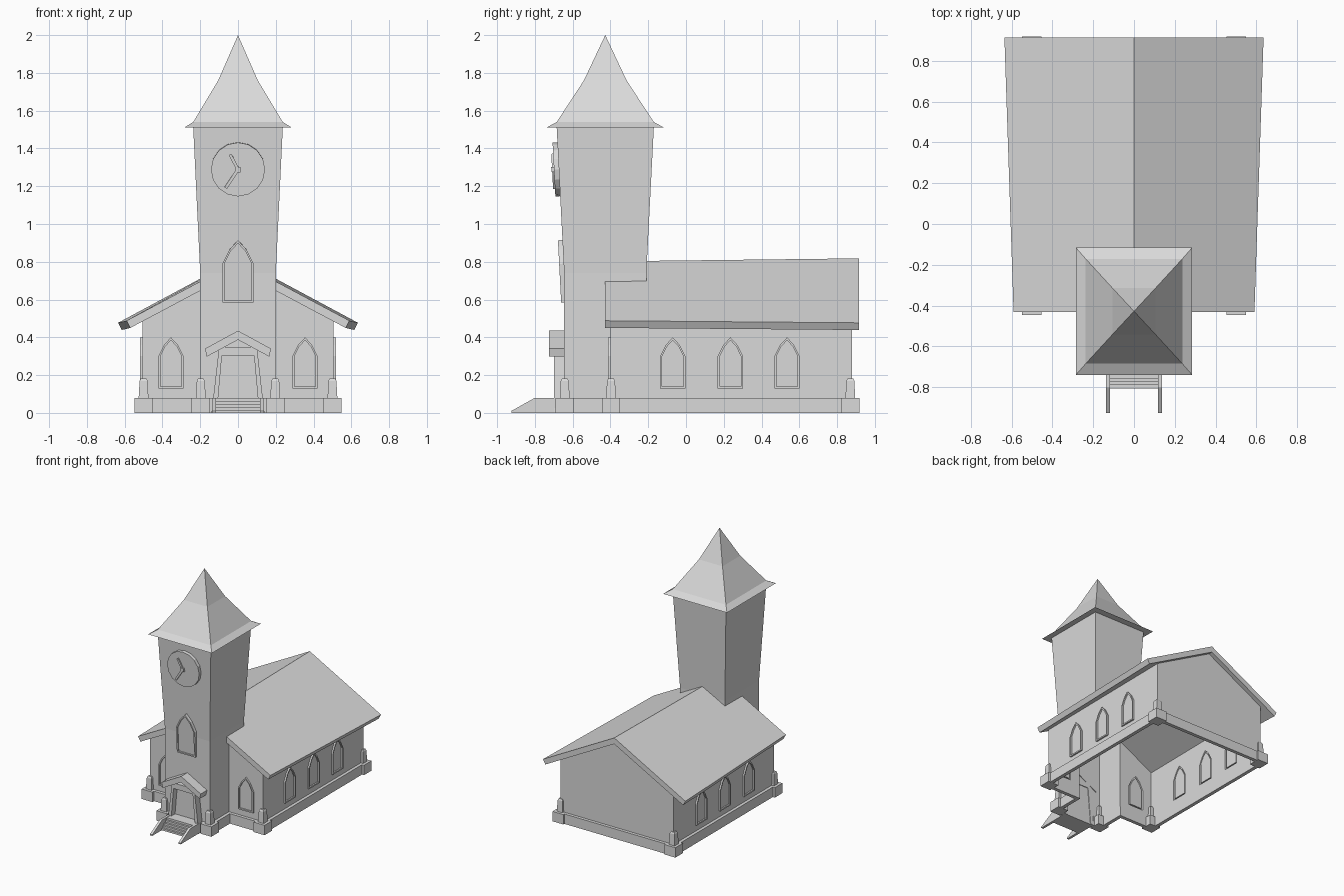
import bpy, bmesh, math
from mathutils import Matrix, Vector

cube = bpy.data.objects.get("Cube")
if cube:
    bpy.data.objects.remove(cube, do_unlink=True)

grey = bpy.data.materials.new("light_grey")
grey.use_nodes = True
grey.diffuse_color = (0.7, 0.7, 0.7, 1)
grey.node_tree.nodes["Principled BSDF"].inputs["Base Color"].default_value = (0.7, 0.7, 0.7, 1)


def finish(name, bm):
    mesh = bpy.data.meshes.new(name)
    bm.to_mesh(mesh)
    bm.free()
    mesh.materials.append(grey)
    obj = bpy.data.objects.new(name, mesh)
    bpy.context.collection.objects.link(obj)
    return obj


def bridge(bm, low, high, closed=True):
    n = len(low)
    for i in range(n if closed else n - 1):
        j = (i + 1) % n
        bm.faces.new((low[i], low[j], high[j], high[i]))


def loft(name, rings, closed=True, caps=True, matrix=None):
    """Skin a list of matching 3D rings; capped ones become solids."""
    bm = bmesh.new()
    loops = [[bm.verts.new(p) for p in ring] for ring in rings]
    for a, b in zip(loops, loops[1:]):
        bridge(bm, a, b, closed)
    if caps:
        bm.faces.new(loops[0])
        bm.faces.new(loops[-1])
        bmesh.ops.remove_doubles(bm, verts=bm.verts, dist=0.0002)
        bmesh.ops.recalc_face_normals(bm, faces=bm.faces)
    if matrix:
        bm.transform(matrix)
    return finish(name, bm)


def rect(cx, cy, hx, hy, z):
    return [(cx - hx, cy - hy, z), (cx + hx, cy - hy, z), (cx + hx, cy + hy, z), (cx - hx, cy + hy, z)]


def box(name, x0, x1, y0, y1, z0, z1):
    cx, cy, hx, hy = (x0 + x1) / 2, (y0 + y1) / 2, (x1 - x0) / 2, (y1 - y0) / 2
    return loft(name, [rect(cx, cy, hx, hy, z) for z in (z0, z1)])


def extrude_y(name, profile, y0, y1):
    return loft(name, [[(x, y, z) for x, z in profile] for y in (y0, y1)])


def frame(origin, u, v=(0, 0, 1)):
    """Matrix for a wall plane: u along it, v up it, w out of it."""
    u, v = Vector(u), Vector(v)
    m = Matrix((u, v, u.cross(v))).transposed().to_4x4()
    m.translation = origin
    return m


def arch(cu, half, z0, spring, top, inset=0.0):
    h = half - inset
    rise = top - inset * 1.4 - spring
    right = [(h, z0 + inset), (h, spring), (h * 0.55, spring + rise * 0.6)]
    left = [(-a, b) for a, b in reversed(right)]
    return [(cu + a, b) for a, b in right + [(0, spring + rise)] + left]


def window(bm, shape, back, front, glass):
    """Raised arched frame with a recessed pane; returns the back loop."""
    cu, half, z0, spring, top = shape
    outer, inner = arch(*shape), arch(*shape, inset=0.011)
    loops = [[bm.verts.new((a, b, w)) for a, b in pts]
             for pts, w in ((outer, back), (outer, front), (inner, front), (inner, glass))]
    for a, b in zip(loops, loops[1:]):
        bridge(bm, a, b)
    bm.faces.new(loops[-1])
    return loops[0]


def wall(name, matrix, outline, centres=()):
    bm = bmesh.new()
    rings = [window(bm, (c, 0.067, 0.13, 0.3, 0.4), 0, 0.013, 0.002) for c in centres]
    rings.append([bm.verts.new((a, b, 0)) for a, b in outline])
    edges = []
    for ring in rings:
        for a, b in zip(ring, ring[1:] + ring[:1]):
            edges.append(bm.edges.get((a, b)) or bm.edges.new((a, b)))
    bmesh.ops.triangle_fill(bm, edges=edges, use_beauty=True, normal=(0, 0, 1))
    bm.normal_update()
    flipped = [f for f in bm.faces if f.normal.z < -0.5]
    bmesh.ops.reverse_faces(bm, faces=flipped)
    bm.transform(matrix)
    return finish(name, bm)


def gable(ridge, eave_x, eave_z, tuck, drop, under):
    half = [(eave_x, eave_z), (eave_x - tuck, eave_z - drop)]
    return [(0, ridge)] + half + [(0, under)] + [(-x, z) for x, z in reversed(half)]


# Main hall walls, open below
HX, FRONT, BACK = 0.505, -0.40, 0.88
TX, TF, TB = 0.2, -0.645, -0.21


def under(x):
    return 0.77 - 0.53 * abs(x)


side = [(FRONT, 0), (BACK, 0), (BACK, under(HX)), (FRONT, under(HX))]
rows = (-0.07, 0.235, 0.535)
wall("left_wall", frame((HX, 0, 0), (0, 1, 0)), side, rows)
wall("right_wall", frame((-HX, 0, 0), (0, -1, 0)), [(-a, b) for a, b in side], [-r for r in rows])
wall("back_wall", frame((0, BACK, 0), (-1, 0, 0)),
     [(-HX, 0), (HX, 0), (HX, under(HX)), (0, under(0)), (-HX, under(HX))])
for s, label in ((1, "left"), (-1, "right")):
    wall("front_wall_" + label, frame((0, FRONT, 0), (1, 0, 0)),
         [(s * TX, 0), (s * HX, 0), (s * HX, under(HX)), (s * TX, under(TX))], [s * 0.355])

# Main roof, widening towards the back
front_section = gable(0.802, 0.59, 0.488, 0.02, 0.038, 0.753)
back_section = gable(0.818, 0.635, 0.477, 0.02, 0.038, 0.769)
loft("main_roof", [[(x, -0.43, z) for x, z in front_section],
                   [(x, 0.915, z) for x, z in back_section]])

# Tower: straight base, flared upper shaft
KINK, TOP, CY = 0.74, 1.51, -0.4275
low_path = [(-TX, FRONT), (-TX, TF), (TX, TF), (TX, FRONT)]
back_path = [(TX, FRONT), (TX, TB), (-TX, TB), (-TX, FRONT)]
loft("tower_base", [[(x, y, z) for x, y in low_path] for z in (0, KINK)], False, False)
loft("tower_base_back", [[(x, y, z) for x, y in back_path] for z in (0.64, KINK)], False, False)
loft("tower_shaft", [rect(0, CY, TX, 0.2175, KINK), rect(0, CY, 0.237, 0.257, TOP)], caps=False)

# Spire with flared eaves
loft("spire", [rect(0, CY, 0.285, 0.312, TOP), rect(0, CY, 0.237, 0.257, 1.54),
               rect(0, CY, 0.105, 0.113, 1.76), rect(0, CY, 0, 0, 2.0)])

# Clock on the leaning tower face
lean = math.atan(0.04 / 0.77)
tilt = (0, -math.sin(lean), math.cos(lean))
face = frame((0, -0.673, 1.29), (1, 0, 0), tilt)
disc = [(0.143 * math.cos(a), 0.143 * math.sin(a)) for a in (math.tau * i / 16 for i in range(16))]
loft("clock_disc", [[(x, y, w) for x, y in disc] for w in (-0.01, 0.026)], matrix=face)
for name, tip in (("hour_hand", (-0.042, 0.08)), ("minute_hand", (-0.065, -0.098))):
    turn = Matrix.Rotation(math.atan2(tip[1], tip[0]), 4, 'Z')
    length = math.hypot(*tip)
    loft(name, [rect(length / 2, 0, length / 2, 0.008, w) for w in (0.024, 0.036)], matrix=face @ turn)
loft("clock_hub", [rect(0, 0, 0.014, 0.014, w) for w in (0.024, 0.04)], matrix=face)

# Tower window
bm = bmesh.new()
window(bm, (0, 0.083, -0.155, 0.05, 0.175), -0.02, 0.022, 0.012)
bm.transform(frame((0, TF - 0.002, KINK), (1, 0, 0), tilt))
finish("tower_window", bm)

# Porch roof, door surround and door
extrude_y("porch_roof", gable(0.435, 0.175, 0.34, 0.01, 0.042, 0.387), -0.725, TF + 0.005)
jamb = [(0.14, 0), (0.1, 0.35), (-0.1, 0.35), (-0.14, 0), (-0.112, 0), (-0.085, 0.305), (0.085, 0.305), (0.112, 0)]
extrude_y("door_surround", jamb, -0.7, TF + 0.005)
extrude_y("door", [(0.112, 0), (0.085, 0.305), (-0.085, 0.305), (-0.112, 0)], -0.652, TF)

# Steps and sloping side rails
for i in range(5):
    box("step", -0.118, 0.118, -0.805 + i * 0.016, -0.65, i * 0.0155, (i + 1) * 0.0155)
rail = [(-0.925, 0), (-0.925, 0.01), (-0.8, 0.08), (-0.69, 0.08), (-0.69, 0)]
for s in (1, -1):
    loft("step_rail", [[(s * x, y, z) for y, z in rail] for x in (0.117, 0.137)])

# Plinth strips around the footprint
PZ, PO, PI = 0.08, 0.025, 0.004
for s in (1, -1):
    for name, ax, y0, y1 in (("hall_plinth", HX, FRONT, BACK), ("tower_plinth", TX, TF, FRONT)):
        x0, x1 = sorted((s * (ax - PI), s * (ax + PO)))
        box(name, x0, x1, y0, y1, 0, PZ)
    for name, xa, xb, y in (("front_plinth", TX, HX, FRONT), ("tower_front_plinth", 0.138, TX, TF)):
        x0, x1 = sorted((s * xa, s * xb))
        box(name, x0, x1, y - PO, y + PI, 0, PZ)
box("back_plinth", -HX, HX, BACK - PI, BACK + PO, 0, PZ)

# Corner blocks with tapered posts
for x, y in ((0.5, -0.397), (0.5, 0.87), (0.197, -0.642)):
    for s in (1, -1):
        cx = s * x
        loft("corner_block", [rect(cx, y, 0.048, 0.048, z) for z in (0, PZ)])
        loft("corner_post", [rect(cx, y, 0.026, 0.026, PZ), rect(cx, y, 0.021, 0.021, 0.17),
                             rect(cx, y, 0.015, 0.015, 0.182)])
